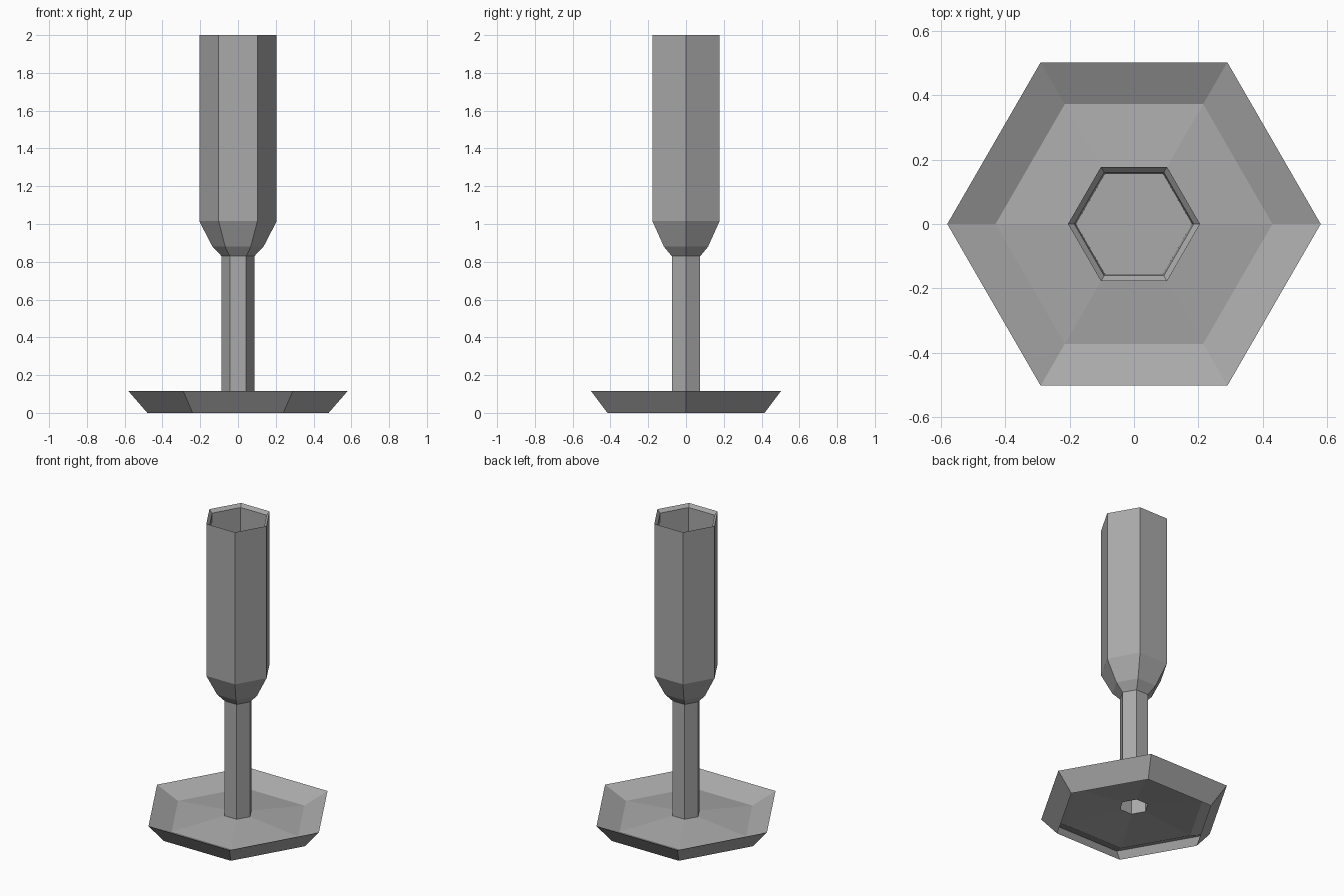
import bpy
import bmesh
from math import cos, sin, pi

cube = bpy.data.objects.get("Cube")
if cube:
    bpy.data.objects.remove(cube, do_unlink=True)

SIDES = 6

grey = bpy.data.materials.new("plain_grey")
grey.use_nodes = True
colour = (0.4, 0.4, 0.4, 1)
grey.diffuse_color = colour
grey.node_tree.nodes["Principled BSDF"].inputs["Base Color"].default_value = colour


def turned(name, profile, cap_end=False):
    """Turn a (radius, height) profile into a six-sided shell."""
    bm = bmesh.new()
    rings = [[bm.verts.new((r * cos(2 * pi * i / SIDES), r * sin(2 * pi * i / SIDES), z))
              for i in range(SIDES)] for r, z in profile]
    for low, high in zip(rings, rings[1:]):
        for i in range(SIDES):
            j = (i + 1) % SIDES
            bm.faces.new((low[i], low[j], high[j], high[i]))
    if cap_end:
        bm.faces.new(rings[-1])
    mesh = bpy.data.meshes.new(name)
    bm.to_mesh(mesh)
    bm.free()
    mesh.materials.append(grey)
    obj = bpy.data.objects.new(name, mesh)
    bpy.context.collection.objects.link(obj)
    return obj


# Flared foot: open underneath, dished on top, rising to the stem
turned("foot", [(0.48, 0), (0.58, 0.115), (0.43, 0.05), (0.087, 0.086)])

# Hollow stem
turned("stem", [(0.087, 0.086), (0.087, 0.83)])

# Tall cup: tapered bottom, straight wall, bevelled lip, inner wall and floor
turned("cup", [(0.087, 0.83), (0.135, 0.88), (0.205, 1.015), (0.205, 2.0),
               (0.185, 1.98), (0.18, 1.03)], cap_end=True)
